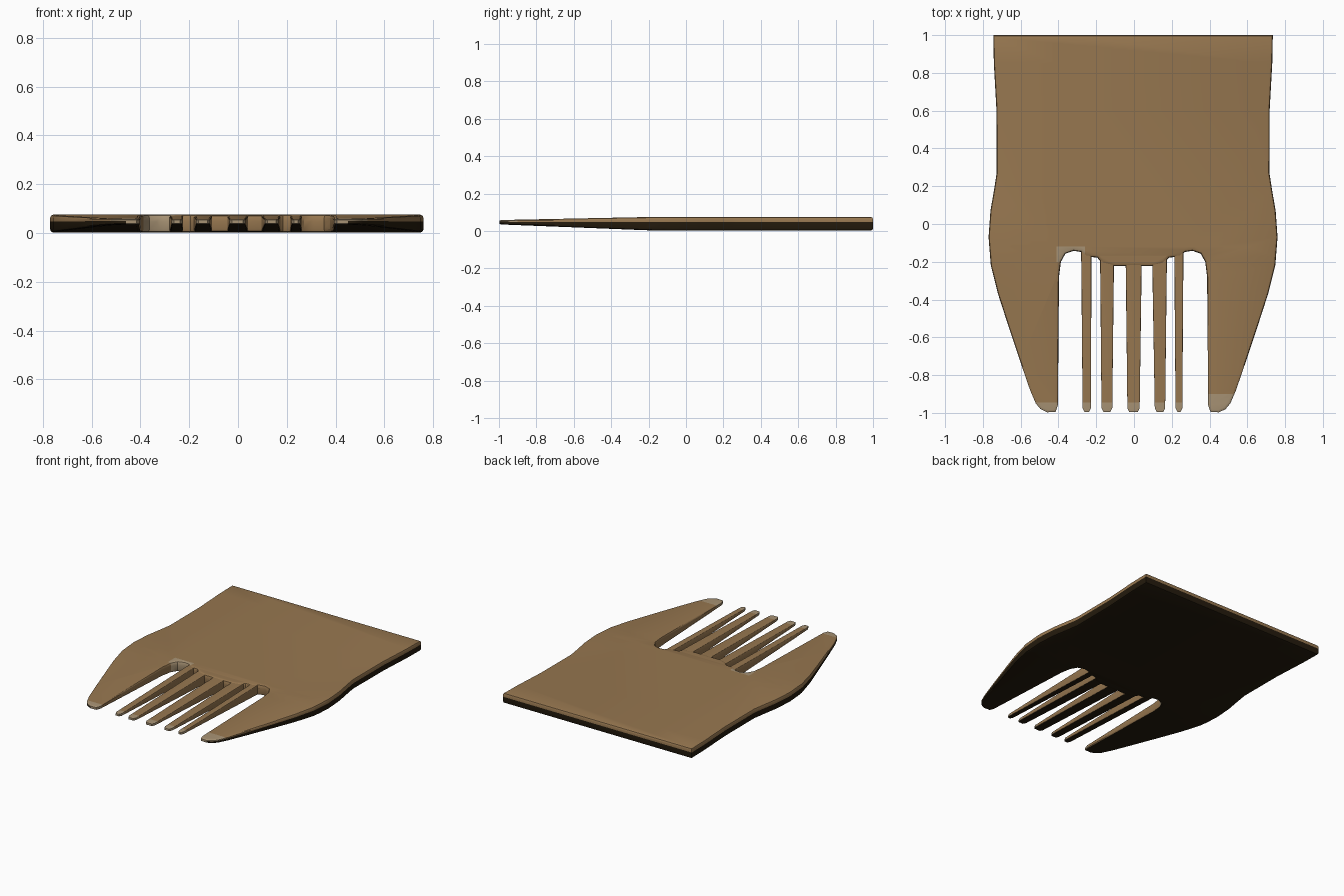
import bpy, bmesh, math
from mathutils import Vector

if "Cube" in bpy.data.objects:
    bpy.data.objects.remove(bpy.data.objects["Cube"])

THICK = 0.073      # full plate thickness before the taper
SEAM = 0.045       # height where the dark underside starts on the outer rim


def material(name, rgb):
    m = bpy.data.materials.new(name)
    m.diffuse_color = (*rgb, 1)
    m.use_nodes = True
    m.node_tree.nodes["Principled BSDF"].inputs["Base Color"].default_value = m.diffuse_color
    return m


MATS = [material("tan", (0.31, 0.185, 0.08)),
        material("dark_brown", (0.018, 0.011, 0.004)),
        material("pale_worn_tan", (0.39, 0.29, 0.175))]


def taper(y, t, inset):
    """Height at y: flat at the back, thinning towards the front tips."""
    k = min(max((-0.17 - y) / 0.83, 0), 1)
    low = 0.002 + 0.033 * k + inset
    high = 0.075 - 0.017 * k - inset
    return low + (high - low) * t


def plate(name, outline, bevel, cuts, is_pale, inset=0.0):
    bm = bmesh.new()
    face = bm.faces.new([bm.verts.new((x, y, 0)) for x, y in outline])
    ext = bmesh.ops.extrude_face_region(bm, geom=[face])
    for v in ext["geom"]:
        if isinstance(v, bmesh.types.BMVert):
            v.co.z = THICK
    bmesh.ops.recalc_face_normals(bm, faces=bm.faces)
    # rounded rims, top and bottom
    rims = [e for e in bm.edges if abs(e.verts[0].co.z - e.verts[1].co.z) < 1e-5]
    bmesh.ops.bevel(bm, geom=rims, offset=bevel, segments=2, profile=0.5,
                    affect='EDGES', clamp_overlap=True)
    bmesh.ops.triangulate(bm, faces=bm.faces)
    # cuts for the taper line and the colour borders
    for co, no in cuts:
        bmesh.ops.bisect_plane(bm, geom=bm.verts[:] + bm.edges[:] + bm.faces[:],
                               plane_co=Vector(co), plane_no=Vector(no))
    bm.normal_update()
    for f in bm.faces:
        c, n = f.calc_center_median(), f.normal
        outer = c.y > 0.9 or (abs(c.x) > 0.41 and n.x * c.x > 0)
        if n.z < -0.5 or (outer and c.z < SEAM and n.z < 0.3):
            f.material_index = 1
        elif is_pale(c):
            f.material_index = 2
    for v in bm.verts:
        v.co.z = taper(v.co.y, v.co.z / THICK, inset)
    me = bpy.data.meshes.new(name)
    bm.to_mesh(me)
    bm.free()
    ob = bpy.data.objects.new(name, me)
    bpy.context.collection.objects.link(ob)
    for m in MATS:
        me.materials.append(m)
    bpy.ops.object.select_all(action='DESELECT')
    ob.select_set(True)
    bpy.context.view_layer.objects.active = ob
    bpy.ops.object.shade_smooth_by_angle(angle=math.radians(35))
    return ob


# Palm plate with the two broad outer prongs: right half of the outline, mirrored
half = [(0.74, 1.0), (0.737, 0.85), (0.723, 0.6), (0.722, 0.27), (0.736, 0.18),
        (0.755, 0.07), (0.765, -0.07), (0.753, -0.22), (0.715, -0.37),
        (0.66, -0.54), (0.6, -0.72), (0.545, -0.88), (0.515, -0.95),
        (0.49, -0.98), (0.455, -0.997), (0.41, -0.995), (0.398, -0.96),
        (0.392, -0.28), (0.382, -0.2), (0.358, -0.157), (0.315, -0.142),
        (0.275, -0.148), (0.25, -0.172), (0.19, -0.178), (0.16, -0.21), (0.1, -0.223)]
MID = -0.005
outline = [(x + MID, y) for x, y in half] + [(MID - x, y) for x, y in reversed(half)]


def palm_pale(c):
    tip = c.y < (-0.9 if c.x > 0 else -0.945)
    return tip or (-0.41 < c.x < -0.26 and -0.2 < c.y < -0.12)


Y, X, Z = (0, 1, 0), (1, 0, 0), (0, 0, 1)
plate("palm_plate", outline, 0.013,
      [((0, y, 0), Y) for y in (-0.12, -0.17, -0.2, -0.9, -0.945)]
      + [((x, 0, 0), X) for x in (-0.41, -0.26)] + [((0, 0, SEAM), Z)], palm_pale)

# Five thin tines, set slightly below the plate surface: (root left/right, tip left/right)
tines = [(-0.28, -0.225, -0.272, -0.228), (-0.18, -0.105, -0.172, -0.115),
         (-0.045, 0.042, -0.035, 0.03), (0.095, 0.175, 0.11, 0.165),
         (0.213, 0.262, 0.22, 0.256)]
for i, (a, b, c, d) in enumerate(tines):
    shape = [(a, -0.12), (b, -0.12), (d, -0.975), (d - 0.01, -0.995),
             (c + 0.01, -0.995), (c, -0.975)]
    plate(f"tine_{i + 1}", shape, 0.006,
          [((0, y, 0), Y) for y in (-0.17, -0.945)],
          lambda p: p.y < -0.945, inset=0.003)
